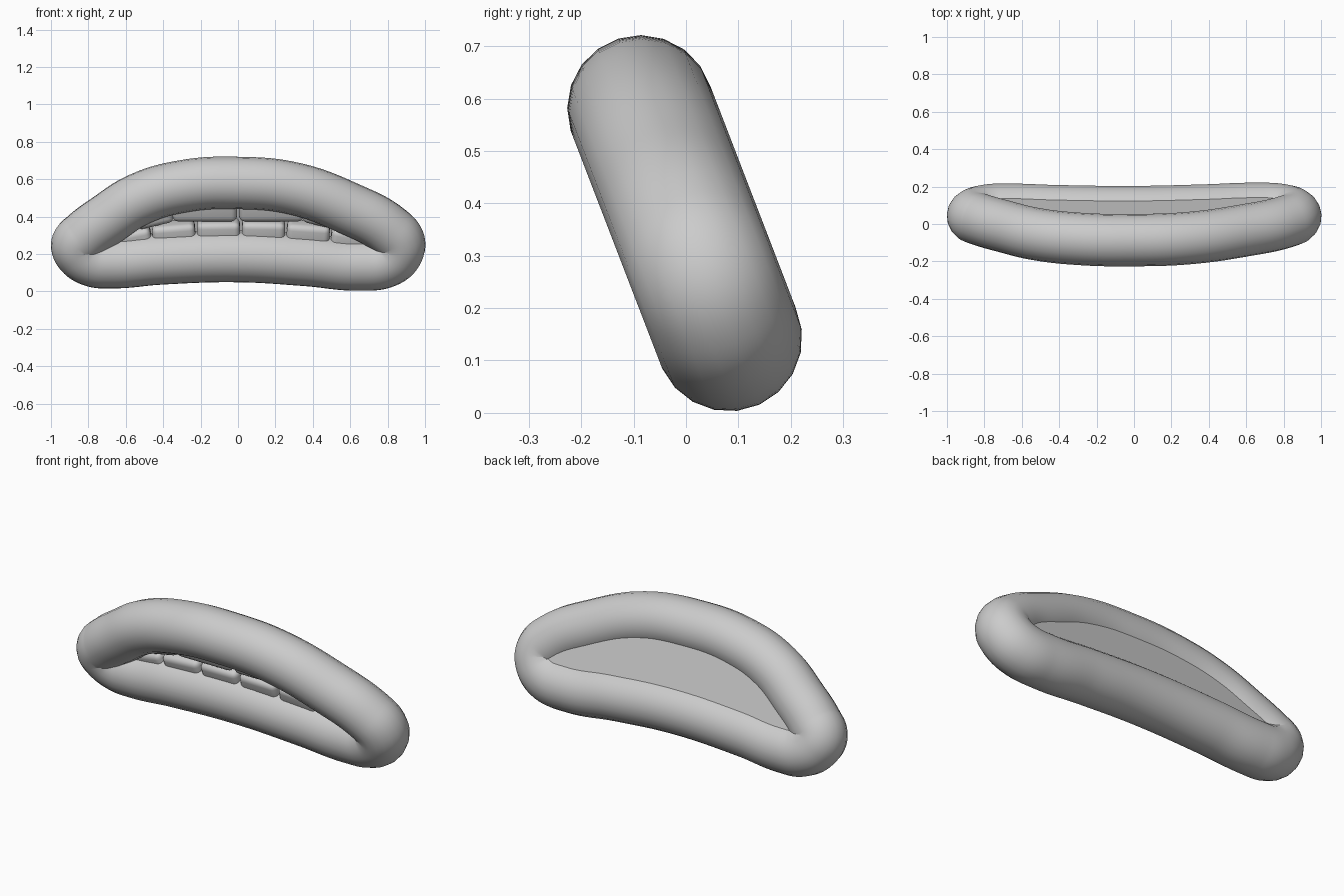
import bpy, bmesh, math
from mathutils import Matrix, Vector

cube = bpy.data.objects.get("Cube")
if cube:
    bpy.data.objects.remove(cube)

TILT = math.atan(0.385)
LIP_RADIUS = 0.14

grey = bpy.data.materials.new("plain grey")
grey.use_nodes = True
COLOUR = (0.6, 0.6, 0.6, 1)
grey.diffuse_color = COLOUR
grey.node_tree.nodes["Principled BSDF"].inputs["Base Color"].default_value = COLOUR


def on_slope(x, z, back=0.0):
    """Point on the leaning plane of the mouth, moved back along its normal."""
    y = 0.083 - 0.385 * (z - 0.14)
    return Vector((x, y + back * math.cos(TILT), z + back * math.sin(TILT)))


def smooth(obj, angle):
    bpy.ops.object.select_all(action="DESELECT")
    obj.select_set(True)
    bpy.context.view_layer.objects.active = obj
    bpy.ops.object.shade_smooth_by_angle(angle=math.radians(angle))


def mesh_object(name, bm):
    mesh = bpy.data.meshes.new(name)
    bm.to_mesh(mesh)
    bm.free()
    mesh.materials.append(grey)
    obj = bpy.data.objects.new(name, mesh)
    bpy.context.collection.objects.link(obj)
    return obj


# Centre line of the lips, slightly lopsided, as (x, z)
loop = [(0, .58), (.30, .55), (.59, .445), (.81, .325), (.86, .265),
        (.85, .21), (.79, .16), (.65, .143), (.37, .167), (0, .188),
        (-.42, .175), (-.68, .155), (-.78, .165), (-.845, .21), (-.86, .25),
        (-.82, .295), (-.70, .385), (-.525, .495), (-.29, .563)]

# Lips: a round tube along the closed centre line
curve = bpy.data.curves.new("lips", "CURVE")
curve.dimensions = "3D"
curve.bevel_depth = LIP_RADIUS
curve.bevel_resolution = 8
curve.resolution_u = 8
spline = curve.splines.new("BEZIER")
spline.bezier_points.add(len(loop) - 1)
spline.use_cyclic_u = True
for point, (x, z) in zip(spline.bezier_points, loop):
    point.co = on_slope(x, z)
    point.handle_left_type = point.handle_right_type = "AUTO"
curve.materials.append(grey)
lips = bpy.data.objects.new("lips", curve)
bpy.context.collection.objects.link(lips)
bpy.ops.object.select_all(action="DESELECT")
lips.select_set(True)
bpy.context.view_layer.objects.active = lips
bpy.ops.object.convert(target="MESH")
smooth(lips, 60)

# Flat back wall closing the mouth
bm = bmesh.new()
bm.faces.new([bm.verts.new(on_slope(x, z, 0.1)) for x, z in loop])
mesh_object("mouth_back", bm)


def tooth(name, x, z, width, height, roll):
    bm = bmesh.new()
    bmesh.ops.create_cube(bm, size=1)
    bmesh.ops.scale(bm, vec=(width, 0.12, height), verts=bm.verts)
    bmesh.ops.bevel(bm, geom=bm.edges[:], offset=0.03, segments=4,
                    profile=0.5, affect="EDGES")
    turn = Matrix.Rotation(TILT, 4, "X") @ Matrix.Rotation(math.radians(roll), 4, "Y")
    bm.transform(Matrix.Translation(on_slope(x, z, 0.02)) @ turn)
    smooth(mesh_object(name, bm), 40)


# Lower row: six teeth fanned along the lower lip
lower = [(-.575, .265, 12), (-.342, .298, 5), (-.104, .312, 1),
         (.136, .312, -1), (.374, .298, -4), (.61, .265, -8)]
for i, (x, z, roll) in enumerate(lower):
    tooth(f"lower_tooth_{i + 1}", x, z, 0.23, 0.13, -roll)

# Upper row: two wide front teeth and narrower ones beside them
for name, side in (("left", 1), ("right", -1)):
    tooth(f"upper_front_tooth_{name}", side * 0.178, 0.455, 0.345, 0.16, 0)
    tooth(f"upper_side_tooth_{name}", side * 0.455, 0.42, 0.2, 0.14, side * 14)
